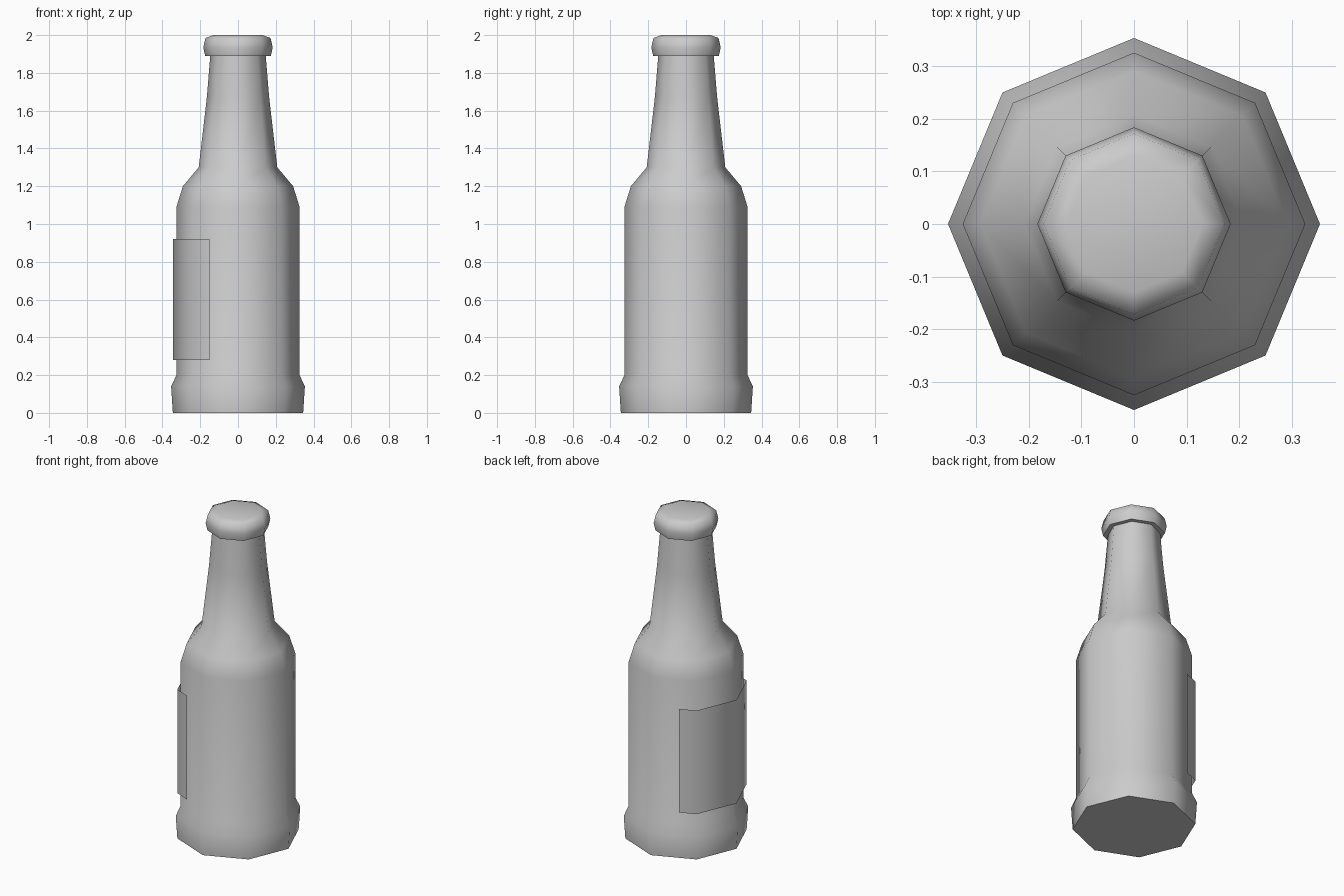
import bpy
import bmesh
from math import cos, sin, pi, radians

cube = bpy.data.objects.get("Cube")
if cube:
    bpy.data.objects.remove(cube, do_unlink=True)

SIDES = 8


def make_material(name, colour):
    mat = bpy.data.materials.new(name)
    mat.use_nodes = True
    mat.diffuse_color = colour
    mat.node_tree.nodes["Principled BSDF"].inputs["Base Color"].default_value = colour
    return mat


def finish(name, bm, mat):
    mesh = bpy.data.meshes.new(name)
    bm.to_mesh(mesh)
    bm.free()
    mesh.materials.append(mat)
    obj = bpy.data.objects.new(name, mesh)
    bpy.context.collection.objects.link(obj)
    bpy.ops.object.select_all(action="DESELECT")
    obj.select_set(True)
    bpy.context.view_layer.objects.active = obj
    bpy.ops.object.shade_smooth_by_angle(angle=radians(65))
    return obj


def lathe(name, profile, mat):
    """Closed eight-sided solid from (radius, height) pairs, bottom to top."""
    bm = bmesh.new()
    rings = [[bm.verts.new((r * cos(2 * pi * i / SIDES), r * sin(2 * pi * i / SIDES), z))
              for i in range(SIDES)] for r, z in profile]
    for low, high in zip(rings, rings[1:]):
        for i in range(SIDES):
            j = (i + 1) % SIDES
            bm.faces.new((low[i], low[j], high[j], high[i]))
    bm.faces.new(rings[0][::-1])
    bm.faces.new(rings[-1])
    return finish(name, bm, mat)


grey = make_material("light grey", (0.6, 0.6, 0.6, 1))

# Bottle: flared foot, straight body, shoulder and tapering neck
lathe("bottle", [(0.345, 0), (0.354, 0.14), (0.326, 0.2), (0.326, 1.09),
                 (0.292, 1.2), (0.208, 1.3), (0.165, 1.67), (0.146, 1.9)], grey)

# Cap on the neck
lathe("cap", [(0.174, 1.89), (0.184, 1.935), (0.172, 1.985), (0.13, 2.0)], grey)

# Label: open sheet wrapped round the -x side, just clear of the body
R, END = 0.345, 0.15
c = R * cos(pi / 4)
end_y = R - (R - c) * END / c
path = [(-END, end_y), (-c, c), (-R, 0), (-c, -c), (-END, -end_y)]
bm = bmesh.new()
columns = [[bm.verts.new((x, y, z)) for z in (0.28, 0.92)] for x, y in path]
for a, b in zip(columns, columns[1:]):
    bm.faces.new((a[0], b[0], b[1], a[1]))
finish("label", bm, grey)
